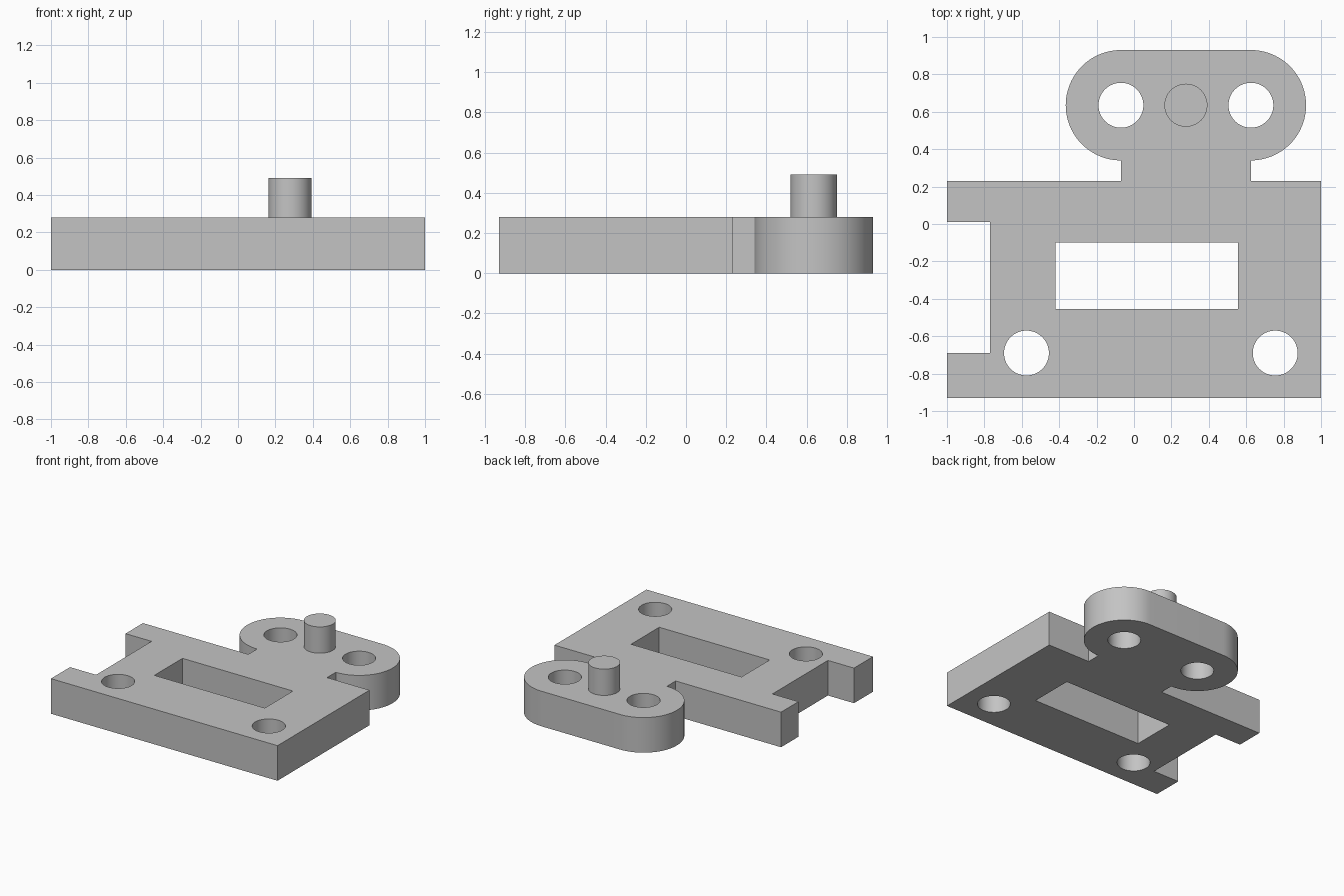
import bpy
import bmesh
from math import cos, sin, pi, radians

cube = bpy.data.objects.get("Cube")
if cube:
    bpy.data.objects.remove(cube, do_unlink=True)

THICK = 0.28
LEFT, RIGHT, TAB_Y, TAB_R = -0.07, 0.625, 0.635, 0.295
HOLE_R = 0.12

grey = bpy.data.materials.new("plain grey")
grey.use_nodes = True
colour = (0.55, 0.55, 0.55, 1)
grey.diffuse_color = colour
grey.node_tree.nodes["Principled BSDF"].inputs["Base Color"].default_value = colour


def arc(cx, cy, r, start, end, steps):
    angles = [start + (end - start) * i / steps for i in range(steps + 1)]
    return [(cx + r * cos(a), cy + r * sin(a)) for a in angles]


def circle(cx, cy, r):
    return arc(cx, cy, r, 0, 2 * pi, 64)[:-1]


def slab(name, loops, bottom, top):
    """Extrude a flat outline; loops after the first become through holes."""
    curve = bpy.data.curves.new(name, "CURVE")
    curve.dimensions = "2D"
    curve.fill_mode = "BOTH"
    curve.extrude = (top - bottom) / 2
    for loop in loops:
        spline = curve.splines.new("POLY")
        spline.points.add(len(loop) - 1)
        for point, (x, y) in zip(spline.points, loop):
            point.co = (x, y, 0, 1)
        spline.use_cyclic_u = True
    obj = bpy.data.objects.new(name, curve)
    obj.location.z = (top + bottom) / 2
    bpy.context.collection.objects.link(obj)
    bpy.ops.object.select_all(action="DESELECT")
    obj.select_set(True)
    bpy.context.view_layer.objects.active = obj
    bpy.ops.object.convert(target="MESH")
    obj = bpy.context.object

    # Weld caps to walls and face everything outward
    bm = bmesh.new()
    bm.from_mesh(obj.data)
    bmesh.ops.remove_doubles(bm, verts=bm.verts, dist=0.0001)
    bmesh.ops.recalc_face_normals(bm, faces=bm.faces)
    bm.to_mesh(obj.data)
    bm.free()
    obj.data.materials.clear()
    obj.data.materials.append(grey)
    bpy.ops.object.shade_smooth_by_angle(angle=radians(30))
    return obj


# Plate outline: notched rectangle, neck and rounded tab
outline = [(-1, -0.93), (1, -0.93), (1, 0.23), (RIGHT, 0.23)]
outline += arc(RIGHT, TAB_Y, TAB_R, -pi / 2, pi / 2, 48)
outline += arc(LEFT, TAB_Y, TAB_R, pi / 2, 3 * pi / 2, 48)
outline += [(LEFT, 0.23), (-1, 0.23), (-1, 0.01),
            (-0.77, 0.01), (-0.77, -0.69), (-1, -0.69)]

# Rectangular window and four round holes
window = [(-0.42, -0.455), (0.555, -0.455), (0.555, -0.10), (-0.42, -0.10)]
holes = [circle(x, y, HOLE_R) for x, y in
         ((LEFT, TAB_Y), (RIGHT, TAB_Y), (-0.575, -0.69), (0.755, -0.69))]
slab("mounting_plate", [outline, window] + holes, 0, THICK)

# Upright peg between the tab holes
slab("peg", [circle((LEFT + RIGHT) / 2, TAB_Y, 0.115)], THICK - 0.02, 0.49)
